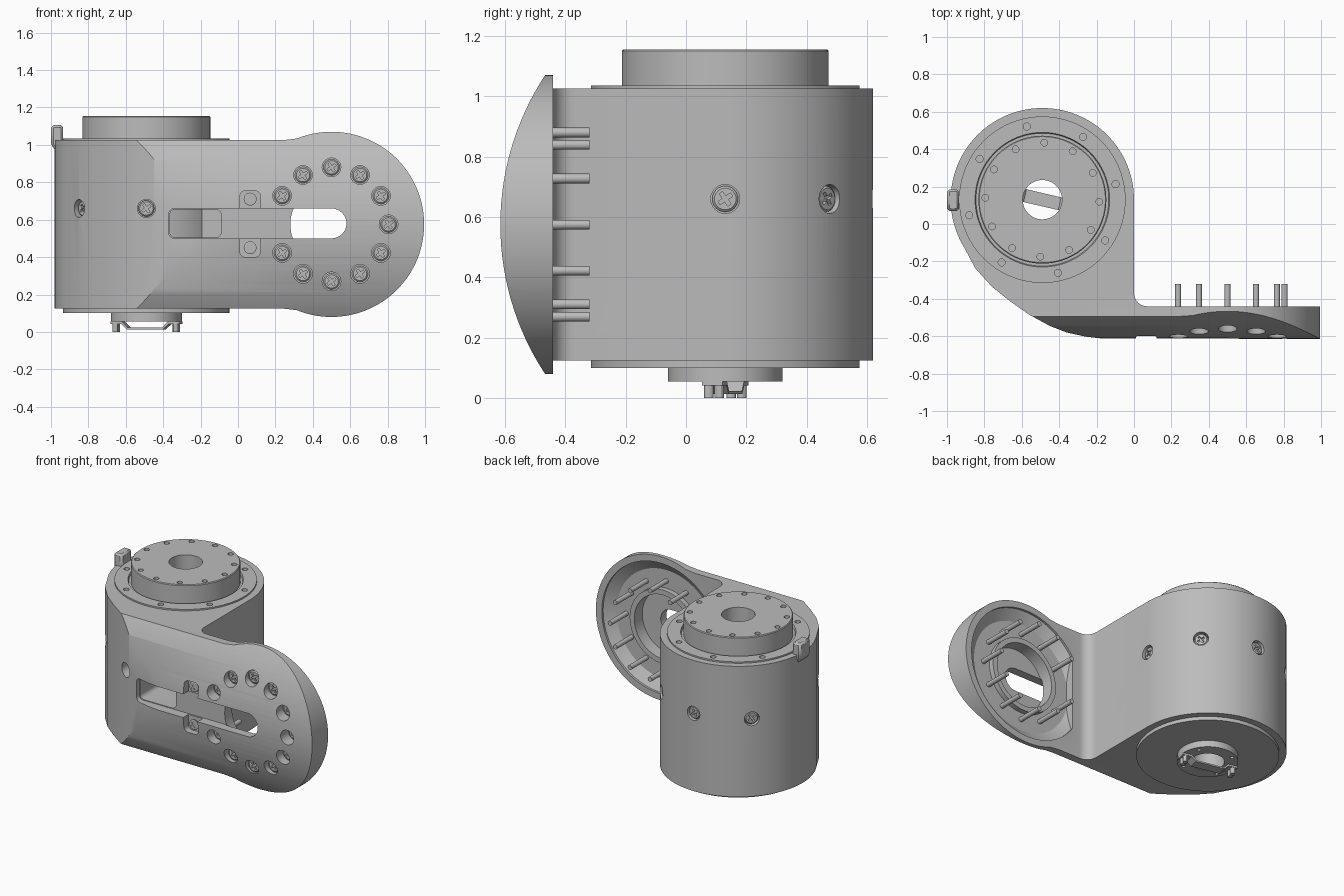
import bpy, bmesh
from math import cos, sin, radians, pi
from mathutils import Vector, Matrix

if "Cube" in bpy.data.objects:
    bpy.data.objects.remove(bpy.data.objects["Cube"])

grey = bpy.data.materials.new("machined_grey")
grey.use_nodes = True
colour = (0.5, 0.5, 0.5, 1)
grey.diffuse_color = colour
grey.node_tree.nodes["Principled BSDF"].inputs["Base Color"].default_value = colour

HUB = Vector((-0.49, 0.13, 0))       # motor axis
PAD = Vector((0.5, 0, 0.575))        # mounting disc centre
MID = PAD.z


def to_object(name, bm):
    bmesh.ops.recalc_face_normals(bm, faces=bm.faces)
    mesh = bpy.data.meshes.new(name)
    bm.to_mesh(mesh)
    bm.free()
    ob = bpy.data.objects.new(name, mesh)
    bpy.context.collection.objects.link(ob)
    return ob


def aim(origin, direction):
    """Matrix placing local z along a direction."""
    turn = Vector(direction).to_track_quat('Z', 'Y').to_matrix().to_4x4()
    return Matrix.Translation(origin) @ turn


def arc(cx, cy, r, a0, a1, n):
    steps = [radians(a0 + (a1 - a0) * i / n) for i in range(n + 1)]
    return [(cx + r * cos(a), cy + r * sin(a)) for a in steps]


def prism(name, pts, axis, lo, hi):
    bm = bmesh.new()
    verts = [bm.verts.new((u, v, lo) if axis == 'z' else (u, lo, v)) for u, v in pts]
    face = bm.faces.new(verts)
    extruded = bmesh.ops.extrude_face_region(bm, geom=[face])["geom"]
    shift = Vector((0, 0, hi - lo) if axis == 'z' else (0, hi - lo, 0))
    bmesh.ops.translate(bm, vec=shift, verts=[g for g in extruded if isinstance(g, bmesh.types.BMVert)])
    return to_object(name, bm)


def rect(x0, x1, z0, z1, r=0.03):
    return (arc(x1 - r, z1 - r, r, 0, 90, 6) + arc(x0 + r, z1 - r, r, 90, 180, 6)
            + arc(x0 + r, z0 + r, r, 180, 270, 6) + arc(x1 - r, z0 + r, r, 270, 360, 6))


def lathe(name, profile, matrix, segs=96, closed=False):
    bm = bmesh.new()
    vs = [bm.verts.new((r, 0, h)) for r, h in profile]
    pairs = list(zip(vs, vs[1:])) + ([(vs[-1], vs[0])] if closed else [])
    edges = [bm.edges.new(p) for p in pairs]
    bmesh.ops.spin(bm, geom=vs + edges, cent=(0, 0, 0), axis=(0, 0, 1), angle=2 * pi, steps=segs)
    bmesh.ops.remove_doubles(bm, verts=bm.verts, dist=0.0001)
    bm.transform(matrix)
    return to_object(name, bm)


def rods(name, matrices, r, depth, segs=24):
    """Many cylinders in one mesh, each from local z = 0 to depth."""
    bm = bmesh.new()
    for m in matrices:
        bmesh.ops.create_cone(bm, cap_ends=True, segments=segs, radius1=r, radius2=r, depth=depth,
                              matrix=m @ Matrix.Translation((0, 0, depth / 2)))
    return to_object(name, bm)


def boolean(ob, cutter, operation='DIFFERENCE'):
    mod = ob.modifiers.new("cut", 'BOOLEAN')
    mod.operation, mod.object, mod.solver = operation, cutter, 'EXACT'
    bpy.context.view_layer.objects.active = ob
    bpy.ops.object.modifier_apply(modifier=mod.name)
    bpy.data.objects.remove(cutter)


def finish(ob):
    ob.data.materials.clear()
    ob.data.materials.append(grey)
    for p in ob.data.polygons:
        p.material_index = 0
    bpy.ops.object.select_all(action='DESELECT')
    ob.select_set(True)
    bpy.context.view_layer.objects.active = ob
    bpy.ops.object.shade_smooth_by_angle(angle=radians(30))


# Bracket: plan shape trimmed by a domed front and the front outline
plan = (arc(HUB.x, HUB.y, 0.49, 212, 0, 72) + arc(0.07, -0.37, 0.07, 180, 270, 8)
        + [(1.1, -0.44), (1.1, -0.615), (-0.15, -0.615), (-0.26, -0.602), (-0.36, -0.58),
           (-0.45, -0.545), (-0.56, -0.485), (-0.66, -0.415), (-0.76, -0.335), (-0.85, -0.235)])
bracket = prism("bracket", plan, 'z', 0, 1.2)
dome = [(0, -1.5), (0.9, -1.5), (0.9, 1.5), (0, 1.5)]
boolean(bracket, lathe("dome", dome, aim((0, 0.285, MID), (1, 0, 0)), 160), 'INTERSECT')
outline = [(-1.2, 1.025), (0.24, 1.025)] + arc(PAD.x, MID, 0.495, 112, -112, 72) + [(0.24, 0.125), (-1.2, 0.125)]
boolean(bracket, prism("outline", outline, 'y', -1, 1), 'INTERSECT')

# Bore for the motor
boolean(bracket, rods("bore", [Matrix.Translation(HUB)], 0.445, 2, 96))

# Dished back of the mounting disc, cut straight on the arm side
bm = bmesh.new()
dish = lathe("dish", [(0, -0.3), (0.45, -0.3), (0.45, -0.455), (0.38, -0.5), (0, -0.5)],
             aim(PAD, (0, 1, 0)))
bm.from_mesh(dish.data)
bpy.data.objects.remove(dish)
cut = bmesh.ops.bisect_plane(bm, geom=bm.verts[:] + bm.edges[:] + bm.faces[:],
                             plane_co=(0.13, 0, 0), plane_no=(1, 0, 0), clear_inner=True)
bmesh.ops.holes_fill(bm, edges=[e for e in bm.edges if e.is_boundary])
boolean(bracket, to_object("dish", bm))
boolean(bracket, rods("disc_hole", [aim((PAD.x, -0.4, MID), (0, -1, 0))], 0.22, 0.152, 64))

# Cable channel, its deep end and the clamp recess
channel = arc(0.5, 0.58, 0.08, -90, 90, 16) + rect(-0.37, 0, 0.5, 0.66)[7:21]
boolean(bracket, prism("channel", channel, 'y', -0.8, -0.545))
boolean(bracket, prism("cable_window", rect(-0.365, -0.09, 0.505, 0.655), 'y', -0.8, -0.2))
boolean(bracket, prism("clamp_recess", rect(0.01, 0.12, 0.4, 0.755), 'y', -0.8, -0.555))

# Screw positions on the disc, around the housing and in the clamp recess
disc_spots = [(PAD.x + 0.305 * cos(k * pi / 6), PAD.z + 0.305 * sin(k * pi / 6))
              for k in range(12) if k != 6]
side_dirs = [Vector((cos(k * pi / 4), sin(k * pi / 4), 0)) for k in range(7) if k != 4]
boolean(bracket, rods("disc_counterbores", [aim((x, -0.53, z), (0, -1, 0)) for x, z in disc_spots], 0.05, 0.2))
boolean(bracket, rods("side_counterbores",
                      [aim(HUB + d * 0.455 + Vector((0, 0, 0.66)), d) for d in side_dirs], 0.048, 0.3))
finish(bracket)

# Raised ring round the disc hole
ring = lathe("disc_ring", [(0.22, -0.52), (0.255, -0.52), (0.255, -0.465), (0.22, -0.465)],
             aim(PAD, (0, 1, 0)), 64, True)
finish(ring)

# Motor: stator, rotor and bottom boss round an open bore
motor = lathe("motor", [(0.105, 0.055), (0.19, 0.055), (0.19, 0.1), (0.445, 0.1), (0.445, 1.035),
                        (0.36, 1.035), (0.355, 1.02), (0.342, 1.02), (0.342, 1.15), (0.337, 1.155),
                        (0.105, 1.155)], Matrix.Translation(HUB), 96, True)


def circle_of_holes(count, r, offset, z):
    angles = [radians(offset + 360 * k / count) for k in range(count)]
    return [Matrix.Translation(HUB + Vector((r * cos(a), r * sin(a), z))) for a in angles]


boolean(motor, rods("rotor_holes", circle_of_holes(12, 0.305, -2, 1.11), 0.018, 0.1, 16))
boolean(motor, rods("stator_holes", circle_of_holes(8, 0.4, 12, 1.0), 0.019, 0.1, 16))
boolean(motor, rods("boss_holes", circle_of_holes(4, 0.16, 30, 0.03), 0.012, 0.05, 12))
finish(motor)

# Cross-head screw, shared by every position
screw = lathe("screw", [(0, 0), (0.036, 0), (0.043, -0.006), (0.043, -0.025), (0.016, -0.025),
                        (0.016, -0.22), (0, -0.22)], Matrix(), 24)
for size in ((0.05, 0.013, 0.03), (0.013, 0.05, 0.03)):
    bm = bmesh.new()
    bmesh.ops.create_cube(bm, size=1, matrix=Matrix.Rotation(0.6, 4, 'Z') @ Matrix.Diagonal((*size, 1)))
    boolean(screw, to_object("cross", bm))
finish(screw)
spots = [("disc_screw", aim((x, -0.54, z), (0, -1, 0))) for x, z in disc_spots]
spots += [("side_screw", aim(HUB + d * 0.478 + Vector((0, 0, 0.66)), d)) for d in side_dirs]
spots += [("clamp_screw", aim((0.065, -0.575, z), (0, -1, 0)) @ Matrix.Diagonal((0.8, 0.8, 0.25, 1)))
          for z in (0.45, 0.71)]
for name, matrix in spots:
    ob = bpy.data.objects.new(name, screw.data)
    ob.matrix_world = matrix
    bpy.context.collection.objects.link(ob)
bpy.data.objects.remove(screw)

# Stop tab on the rim
tab = prism("stop_tab", [(-0.96, 0.95), (-1, 1), (-1, 1.105), (-0.935, 1.105), (-0.935, 0.95)], 'y', 0.07, 0.185)
bevel = tab.modifiers.new("bevel", 'BEVEL')
bevel.width, bevel.segments = 0.015, 1
finish(tab)

# Cable clip under the boss: bent strap with two screw feet
turn = Matrix.Translation(HUB) @ Matrix.Rotation(radians(-13), 4, 'Z')
half = [(0.19, 0.042), (0.13, 0.042), (0.1, 0.014), (0, 0.014), (0, 0.024), (0.095, 0.024), (0.125, 0.055), (0.19, 0.055)]
strap = half[:3] + [(-u, v) for u, v in half[2::-1]] + [(-u, v) for u, v in half[:4:-1]] + half[5:]
clip = prism("cable_clip", strap, 'y', -0.035, 0.035)
clip.data.transform(turn)
finish(clip)
for side in (-1, 1):
    foot = rods("clip_screw", [turn @ Matrix.Translation((side * 0.165, y, 0)) for y in (-0.018, 0.018)], 0.016, 0.06, 12)
    finish(foot)
